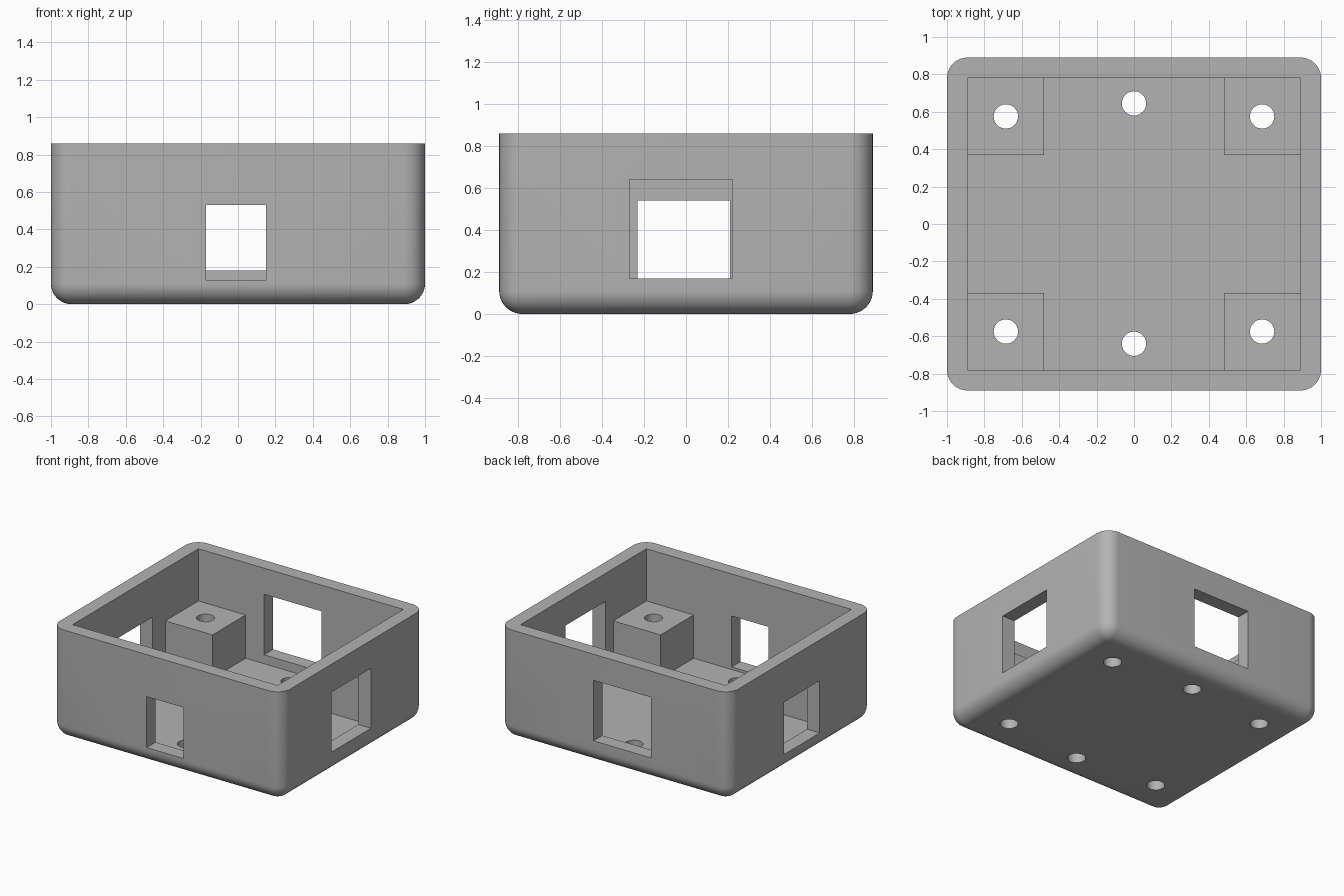
import bpy
import bmesh
from mathutils import Matrix

default = bpy.data.objects.get("Cube")
if default:
    bpy.data.objects.remove(default, do_unlink=True)

HX, HY, TOP = 1.0, 0.89, 0.86   # outer half sizes and height
WALL = 0.11                     # wall, floor and corner radius
IX, IY = HX - WALL, HY - WALL   # cavity half sizes

grey = bpy.data.materials.new("plain grey")
grey.use_nodes = True
colour = (0.45, 0.45, 0.45, 1)
grey.diffuse_color = colour
grey.node_tree.nodes["Principled BSDF"].inputs["Base Color"].default_value = colour


def finish(bm, name):
    mesh = bpy.data.meshes.new(name)
    bm.to_mesh(mesh)
    bm.free()
    mesh.materials.append(grey)
    obj = bpy.data.objects.new(name, mesh)
    bpy.context.collection.objects.link(obj)
    return obj


def box_mesh(low, high):
    bm = bmesh.new()
    centre = [(a + b) / 2 for a, b in zip(low, high)]
    size = [b - a for a, b in zip(low, high)]
    bmesh.ops.create_cube(bm, size=1, matrix=Matrix.Translation(centre) @ Matrix.Diagonal((*size, 1)))
    return bm


def box(name, low, high):
    return finish(box_mesh(low, high), name)


def combine(target, tool, operation):
    tool.hide_render = True
    bpy.ops.object.select_all(action='DESELECT')
    bpy.context.view_layer.objects.active = target
    target.select_set(True)
    mod = target.modifiers.new(operation.lower(), 'BOOLEAN')
    mod.operation = operation
    mod.solver = 'EXACT'
    mod.object = tool
    bpy.ops.object.modifier_apply(modifier=mod.name)
    bpy.data.objects.remove(tool, do_unlink=True)


# Outer shell: rounded everywhere except along the top rim
bm = box_mesh((-HX, -HY, 0), (HX, HY, TOP))
soft = [e for e in bm.edges if any(v.co.z < TOP / 2 for v in e.verts)]
bmesh.ops.bevel(bm, geom=soft, offset=WALL, segments=10, profile=0.5, affect='EDGES', clamp_overlap=True)
case = finish(bm, "open_case")

# Square-cornered cavity
combine(case, box("cavity", (-IX, -IY, WALL), (IX, IY, TOP + 0.2)), 'DIFFERENCE')

# Corner mounting blocks, sunk into walls and floor
corners = [(sx, sy) for sx in (-1, 1) for sy in (-1, 1)]
for sx, sy in corners:
    xs = sorted((sx * 0.48, sx * (IX + 0.04)))
    ys = sorted((sy * 0.37, sy * (IY + 0.04)))
    combine(case, box("mounting_block", (xs[0], ys[0], 0.06), (xs[1], ys[1], 0.45)), 'UNION')

# One window through each wall
windows = {
    "front_window": ((-0.17, -HY - 0.1, 0.13), (0.15, -IY + 0.05, 0.53)),
    "back_window": ((-0.32, IY - 0.05, 0.18), (0.18, HY + 0.1, 0.655)),
    "left_window": ((IX - 0.05, -0.27, 0.17), (HX + 0.1, 0.22, 0.64)),
    "right_window": ((-HX - 0.1, -0.23, 0.13), (-IX + 0.05, 0.21, 0.54)),
}
for name, (low, high) in windows.items():
    combine(case, box(name, low, high), 'DIFFERENCE')

# Screw holes through the blocks and the floor
holes = [(sx * 0.685, sy * 0.575) for sx, sy in corners] + [(0, -0.64), (0, 0.645)]
for x, y in holes:
    bm = bmesh.new()
    bmesh.ops.create_cone(bm, cap_ends=True, segments=40, radius1=0.065, radius2=0.065,
                          depth=2, matrix=Matrix.Translation((x, y, 0)))
    combine(case, finish(bm, "screw_hole"), 'DIFFERENCE')

bpy.ops.object.select_all(action='DESELECT')
case.select_set(True)
bpy.context.view_layer.objects.active = case
bpy.ops.object.shade_smooth_by_angle(angle=0.5)
